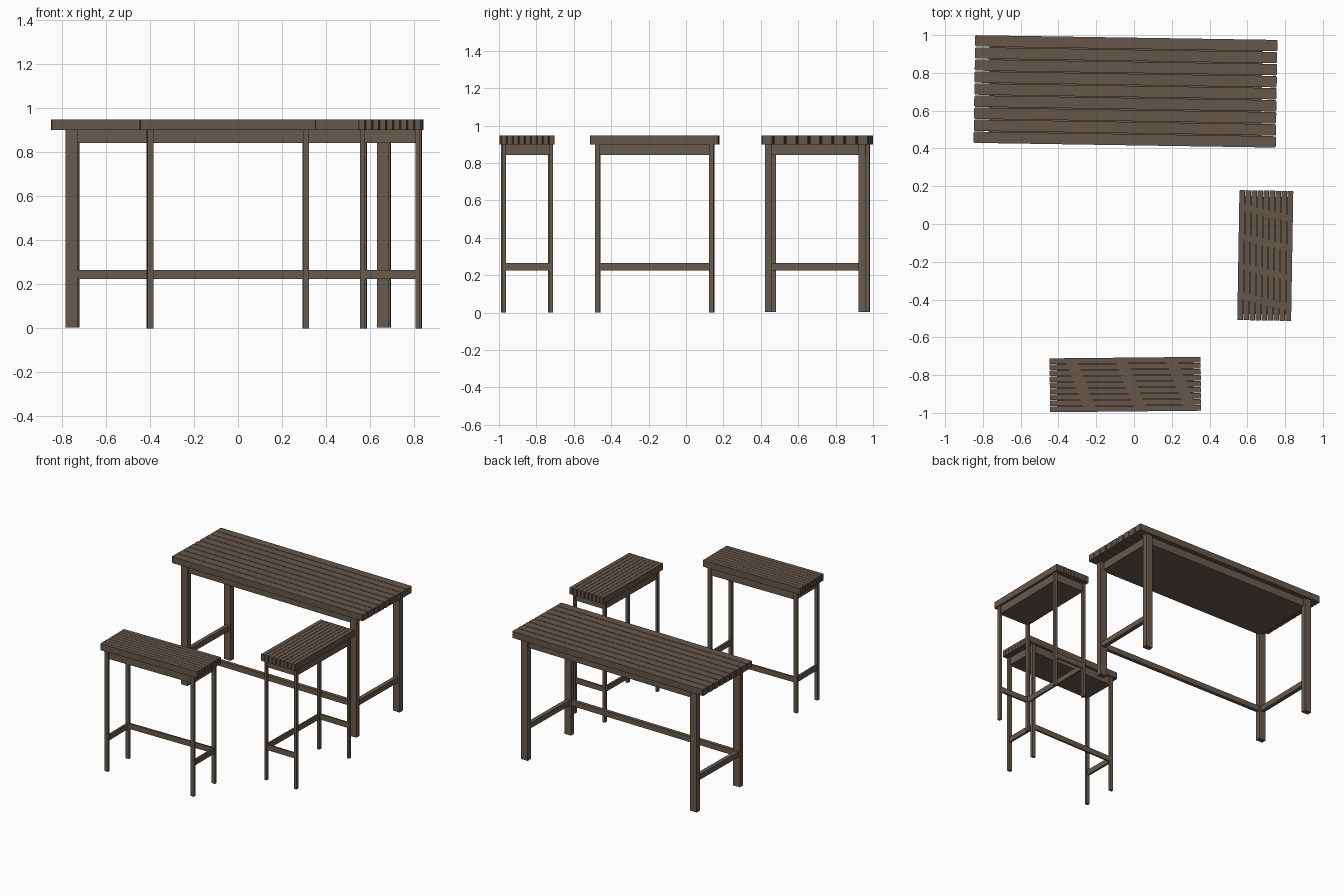
import bpy, bmesh, math
from mathutils import Matrix, Vector

if "Cube" in bpy.data.objects:
    bpy.data.objects.remove(bpy.data.objects["Cube"])


def material(name, rgb):
    m = bpy.data.materials.new(name)
    m.diffuse_color = (*rgb, 1.0)
    m.use_nodes = True
    m.node_tree.nodes["Principled BSDF"].inputs["Base Color"].default_value = m.diffuse_color
    return m


PLANK = material("plank brown", (0.130, 0.094, 0.069))
FRAME = material("frame brown", (0.138, 0.103, 0.074))


def add_box(bm, centre, size, chamfer=0.0):
    """Box from centre and size, optionally with chamfered upright corners."""
    mat = Matrix.Translation(centre) @ Matrix.Diagonal((*size, 1.0))
    verts = bmesh.ops.create_cube(bm, size=1.0, matrix=mat)["verts"]
    if chamfer:
        edges = {e for v in verts for e in v.link_edges
                 if abs(e.verts[0].co.z - e.verts[1].co.z) > 1e-4}
        bmesh.ops.bevel(bm, geom=list(edges), offset=chamfer, segments=1,
                        affect='EDGES')


def make(name, boxes, mat, place):
    """One object made of several boxes, placed by a matrix."""
    bm = bmesh.new()
    for b in boxes:
        add_box(bm, *b)
    bm.transform(place)
    bmesh.ops.recalc_face_normals(bm, faces=bm.faces[:])
    me = bpy.data.meshes.new(name)
    bm.to_mesh(me)
    bm.free()
    me.materials.append(mat)
    ob = bpy.data.objects.new(name, me)
    bpy.context.collection.objects.link(ob)


LX, LY = 0.7075, 0.250        # leg centres
N, W, GAP = 9, 0.57, 0.004    # planks across the top


def build(name, x, y, angle, sx, sy, foot):
    place = (Matrix.Translation((x, y, 0)) @ Matrix.Rotation(angle, 4, 'Z')
             @ Matrix.Diagonal((sx, sy, 1.0, 1.0)))
    # slatted top
    pitch = (W + GAP) / N
    make(name + "_planks",
         [((0, (i - (N - 1) / 2) * pitch, 0.924), (1.6, pitch - GAP, 0.048), 0.005)
          for i in range(N)], PLANK, place)
    # apron block below the planks
    make(name + "_apron", [((0, 0, 0.871), (2 * LX, 2 * LY, 0.058))], FRAME, place)
    # four legs
    make(name + "_legs",
         [((s * LX, t * LY, (0.9 + foot) / 2), (0.055, 0.038, 0.9 - foot))
          for s in (-1, 1) for t in (-1, 1)], FRAME, place)
    # two end stretchers and one long stretcher
    make(name + "_stretchers",
         [((s * LX, 0, 0.245), (0.03, 2 * LY - 0.03, 0.04)) for s in (-1, 1)]
         + [((0, -LY, 0.245), (2 * LX - 0.04, 0.026, 0.04))], FRAME, place)


build("table", -0.045, 0.702, -0.0156, 1.0, 1.0, 0.004)
build("front_stool", -0.046, -0.850, math.pi + 0.010, 0.5, 0.5, 0.0)
build("side_stool", 0.695, -0.167, -math.pi / 2 - 0.017, 0.43, 0.5, 0.0)
